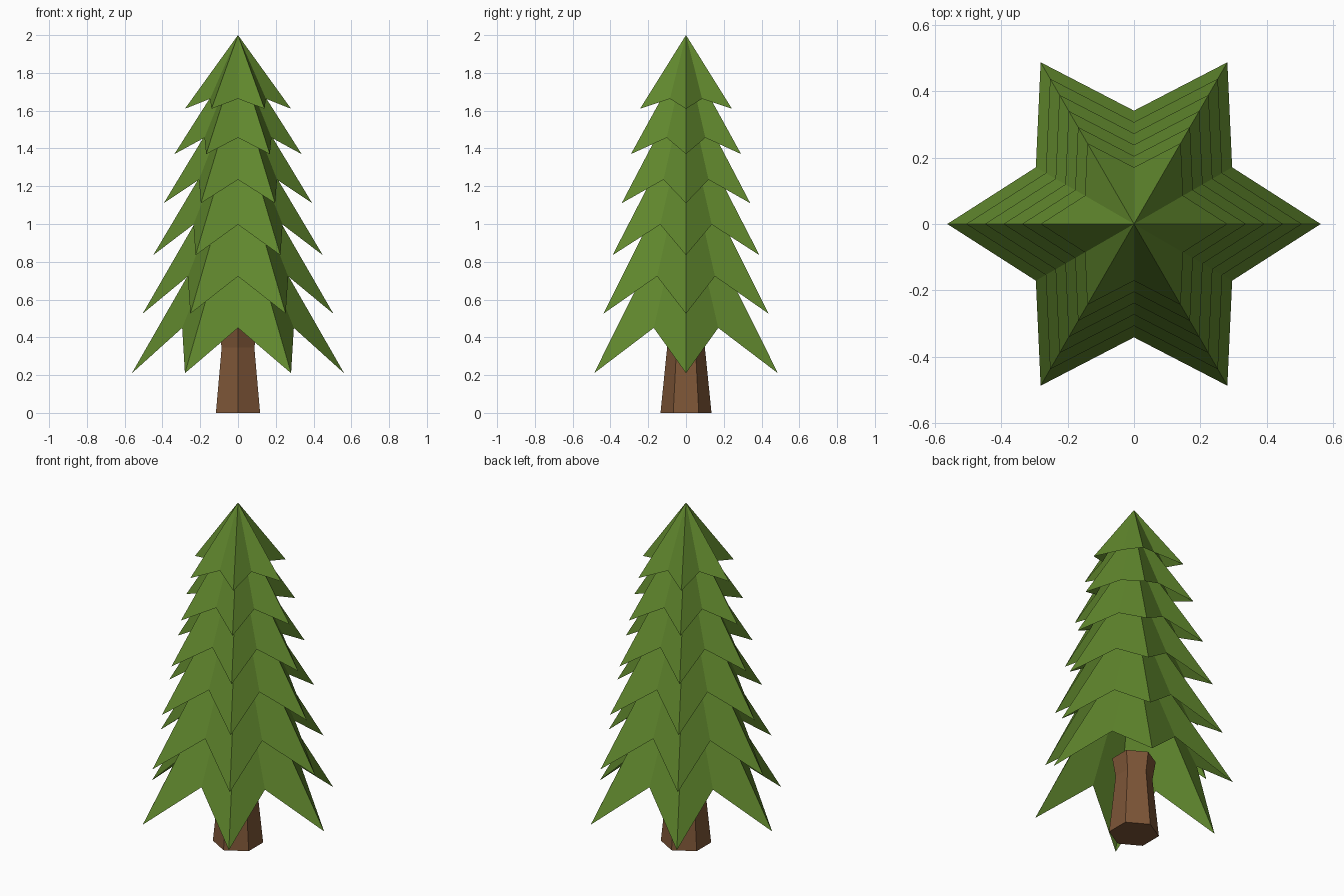
import bpy, bmesh, math

if "Cube" in bpy.data.objects:
    bpy.data.objects.remove(bpy.data.objects["Cube"])


def material(name, rgb):
    m = bpy.data.materials.new(name)
    m.diffuse_color = (*rgb, 1)
    m.use_nodes = True
    m.node_tree.nodes["Principled BSDF"].inputs["Base Color"].default_value = m.diffuse_color
    return m


def finish(bm, name, mat):
    mesh = bpy.data.meshes.new(name)
    bm.to_mesh(mesh)
    bm.free()
    mesh.materials.append(mat)
    obj = bpy.data.objects.new(name, mesh)
    bpy.context.collection.objects.link(obj)


def ring(bm, radii, heights, count, start=0.0):
    """Ring of points; radii and heights repeat around it."""
    verts = []
    for i in range(count):
        a = start + i * math.tau / count
        r, z = radii[i % len(radii)], heights[i % len(heights)]
        verts.append(bm.verts.new((r * math.cos(a), r * math.sin(a), z)))
    return verts


green = material("needle green", (0.116, 0.240, 0.026))
brown = material("bark brown", (0.205, 0.091, 0.038))

# Trunk: six sides, tapering up and flaring just under the branches
bm = bmesh.new()
rings = [ring(bm, [r], [z], 6, math.pi / 6)
         for r, z in ((0.135, 0), (0.10, 0.345), (0.118, 0.455))]
for low, high in zip(rings, rings[1:]):
    for i in range(6):
        j = (i + 1) % 6
        bm.faces.new((low[i], low[j], high[j], high[i]))
bm.faces.new(rings[0][::-1])
bm.faces.new(rings[-1])
finish(bm, "trunk", brown)

# Branch tiers: open six-pointed drooping stars (tip radius, tip z, notch z, apex z)
tiers = [
    (0.562, 0.21, 0.450, 1.19),
    (0.505, 0.525, 0.723, 1.40),
    (0.449, 0.835, 0.997, 1.59),
    (0.393, 1.11, 1.235, 1.76),
    (0.337, 1.37, 1.457, 1.90),
    (0.281, 1.61, 1.663, 2.00),
]
for n, (radius, tip_z, notch_z, apex_z) in enumerate(tiers, 1):
    bm = bmesh.new()
    star = ring(bm, [radius, radius * 0.607], [tip_z, notch_z], 12)
    apex = bm.verts.new((0, 0, apex_z))
    for i in range(12):
        bm.faces.new((star[i], star[(i + 1) % 12], apex))
    finish(bm, f"branch_tier_{n}", green)
